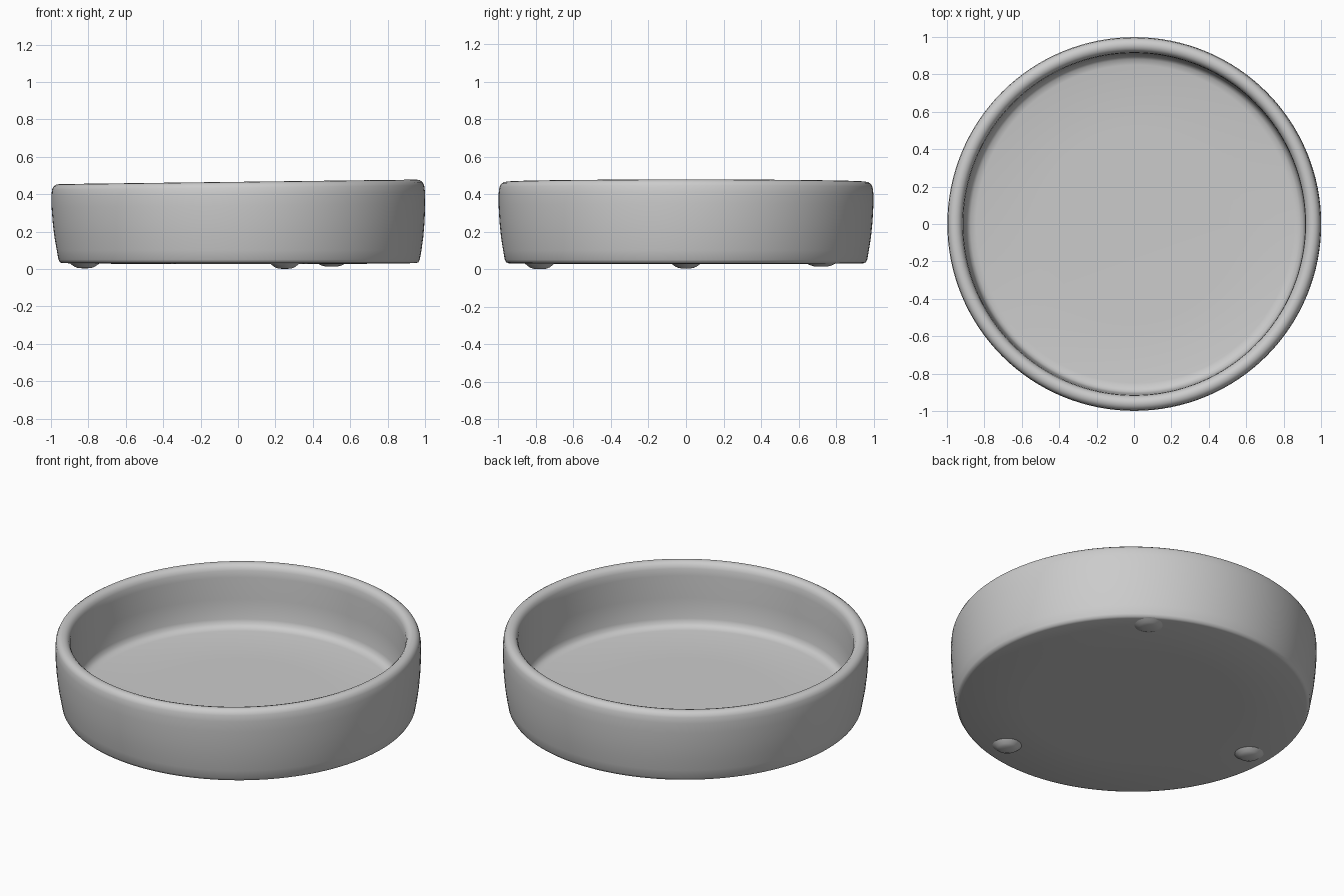
import bpy, bmesh
from math import cos, sin, pi

if "Cube" in bpy.data.objects:
    bpy.data.objects.remove(bpy.data.objects["Cube"])


def lathe(name, profile, loc=(0, 0, 0), seg=128):
    """Revolve a (radius, z) profile about z; zero radii become poles."""
    bm = bmesh.new()
    rings = []
    for r, z in profile:
        if r == 0:
            rings.append([bm.verts.new((0, 0, z))] * seg)
        else:
            rings.append([bm.verts.new((r * cos(2 * pi * i / seg), r * sin(2 * pi * i / seg), z))
                          for i in range(seg)])
    for a, b in zip(rings, rings[1:]):
        for i in range(seg):
            j = (i + 1) % seg
            bm.faces.new(dict.fromkeys((a[i], a[j], b[j], b[i])))
    bmesh.ops.recalc_face_normals(bm, faces=bm.faces)
    mesh = bpy.data.meshes.new(name)
    bm.to_mesh(mesh)
    bm.free()
    obj = bpy.data.objects.new(name, mesh)
    bpy.context.collection.objects.link(obj)
    obj.location = loc
    bpy.context.view_layer.objects.active = obj
    obj.select_set(True)
    bpy.ops.object.shade_smooth_by_angle(angle=0.7)
    obj.select_set(False)
    return obj


# Dish body: underside, flared outer wall, rounded rim, inner wall, floor
dish = lathe("dish_body", [
    (0, 0.026), (0.6, 0.027), (0.945, 0.031), (0.958, 0.036), (0.966, 0.05),
    (0.975, 0.10), (0.986, 0.17), (0.994, 0.25), (0.999, 0.34), (0.999, 0.40),
    (0.995, 0.435), (0.987, 0.453), (0.972, 0.463), (0.955, 0.466), (0.938, 0.461),
    (0.925, 0.449), (0.917, 0.43), (0.914, 0.39), (0.91, 0.26), (0.905, 0.14),
    (0.897, 0.115), (0.88, 0.10), (0.85, 0.094), (0.5, 0.091), (0, 0.09)])

# The rim rises slightly to the right, and the base sits a touch that way too
for v in dish.data.vertices:
    t = max(0, (v.co.z - 0.1) / 0.366)
    v.co.x += 0.006 * (1 - min(t, 1))
    v.co.z += 0.0125 * v.co.x * t

# Three low domed feet
for n, (x, y, bottom) in enumerate([(-0.82, 0, 0.003), (0.25, -0.78, 0.0), (0.5, 0.72, 0.013)]):
    h = 0.034 - bottom
    lathe(f"foot_{n + 1}", [(0, 0), (0.035, 0.06 * h), (0.055, 0.3 * h), (0.072, 0.7 * h),
                            (0.085, h), (0, h + 0.01)], (x, y, bottom), 32)
